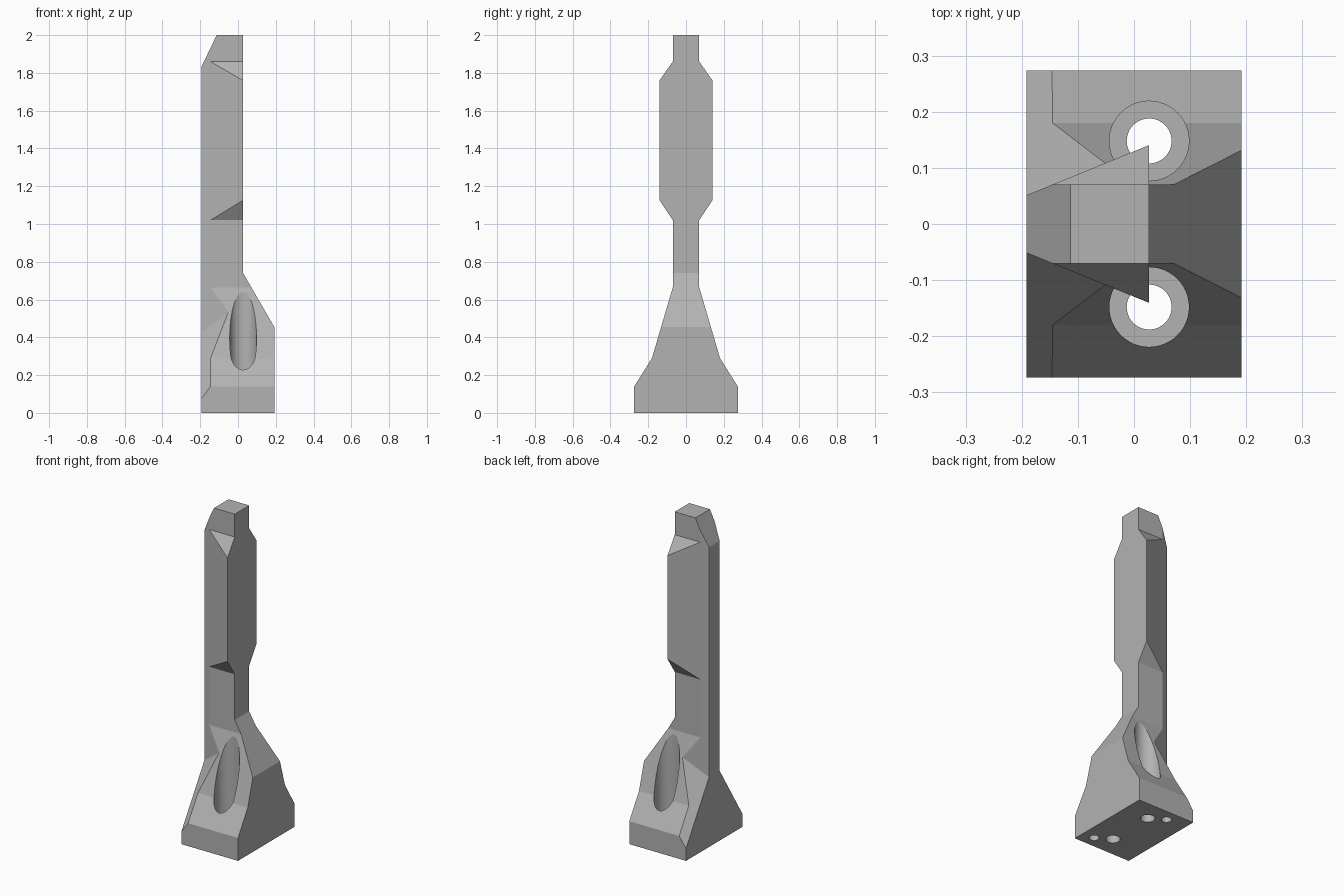
import bpy, bmesh, math
from mathutils import Vector

cube = bpy.data.objects.get("Cube")
if cube:
    bpy.data.objects.remove(cube, do_unlink=True)


def add_object(name, bm):
    bmesh.ops.recalc_face_normals(bm, faces=bm.faces[:])
    mesh = bpy.data.meshes.new(name)
    bm.to_mesh(mesh)
    bm.free()
    obj = bpy.data.objects.new(name, mesh)
    bpy.context.collection.objects.link(obj)
    return obj


def prism(name, outline, place, start, end):
    """Extrude a 2D outline; place(a, b, depth) maps it into space."""
    bm = bmesh.new()
    face = bm.faces.new([bm.verts.new(place(a, b, start)) for a, b in outline])
    new = bmesh.ops.extrude_face_region(bm, geom=[face])["geom"]
    shift = Vector(place(0, 0, end)) - Vector(place(0, 0, start))
    bmesh.ops.translate(bm, vec=shift, verts=[v for v in new if isinstance(v, bmesh.types.BMVert)])
    return add_object(name, bm)


def cylinder(name, x, y, radius, bottom, top):
    ring = [(x + radius * math.cos(i * math.tau / 48), y + radius * math.sin(i * math.tau / 48))
            for i in range(48)]
    return prism(name, ring, lambda a, b, d: (a, b, d), bottom, top)


def combine(target, tool, operation):
    """Apply a boolean and discard the tool."""
    tool.hide_render = True
    mod = target.modifiers.new(operation.title(), "BOOLEAN")
    mod.operation, mod.object, mod.solver = operation, tool, "EXACT"
    bpy.context.view_layer.objects.active = target
    bpy.ops.object.modifier_apply(modifier=mod.name)
    bpy.data.objects.remove(tool, do_unlink=True)


def mirrored(half):
    return half + [(-a, b) for a, b in reversed(half)]


# Tapered post section, running the full height
post = prism("support_post", mirrored([(0.007, -0.3), (0.252, 0.3)]),
             lambda y, x, z: (x, y, z), -0.1, 2.1)

# Foot block, with its two slanted corners cut away
bm = bmesh.new()
bmesh.ops.create_cube(bm, size=1)
for v in bm.verts:
    v.co = (v.co.x * 0.6, v.co.y * 0.8, v.co.z * 1.1 + 0.45)
for side in (1, -1):
    cut = bmesh.ops.bisect_plane(bm, geom=bm.verts[:] + bm.edges[:] + bm.faces[:],
                                 plane_co=(-0.145, side * 0.18, 0.29),
                                 plane_no=(-0.665, side * 0.75, 0.475), clear_outer=True)
    bmesh.ops.holes_fill(bm, edges=[e for e in bm.edges if e.is_boundary])
combine(post, add_object("foot_block", bm), "UNION")

# Trim to the side outline and the front outline
side_half = [(0.274, 0), (0.274, 0.14), (0.18, 0.29), (0.07, 0.665), (0.07, 1.02),
             (0.14, 1.125), (0.14, 1.76), (0.07, 1.86), (0.07, 2)]
combine(post, prism("side_outline", mirrored(side_half),
                    lambda y, z, x: (x, y, z), -0.5, 0.5), "INTERSECT")
front = [(-0.192, -0.2), (0.192, -0.2), (0.192, 0.455), (0.027, 0.74), (0.027, 2.2),
         (-0.012, 2.2), (-0.113, 2), (-0.192, 1.835)]
combine(post, prism("front_outline", front, lambda x, z, y: (x, y, z), -0.5, 0.5), "INTERSECT")

# Counterbored bolt holes and blind dowel holes
for side in (1, -1):
    combine(post, cylinder("counterbore", 0.027, side * 0.148, 0.071, 0.1, 0.8), "DIFFERENCE")
    combine(post, cylinder("bolt_hole", 0.027, side * 0.148, 0.04, -0.1, 0.2), "DIFFERENCE")
    combine(post, cylinder("dowel_hole", 0.027 - side * 0.088, side * 0.203, 0.028, -0.1, 0.1),
            "DIFFERENCE")

# Plain grey finish
grey = bpy.data.materials.new("plain_grey")
grey.use_nodes = True
colour = (0.45, 0.45, 0.45, 1)
grey.diffuse_color = colour
grey.node_tree.nodes["Principled BSDF"].inputs["Base Color"].default_value = colour
post.data.materials.clear()
post.data.materials.append(grey)
for face in post.data.polygons:
    face.material_index = 0

bpy.ops.object.select_all(action="DESELECT")
post.select_set(True)
bpy.context.view_layer.objects.active = post
bpy.ops.object.shade_smooth_by_angle(angle=math.radians(15))
